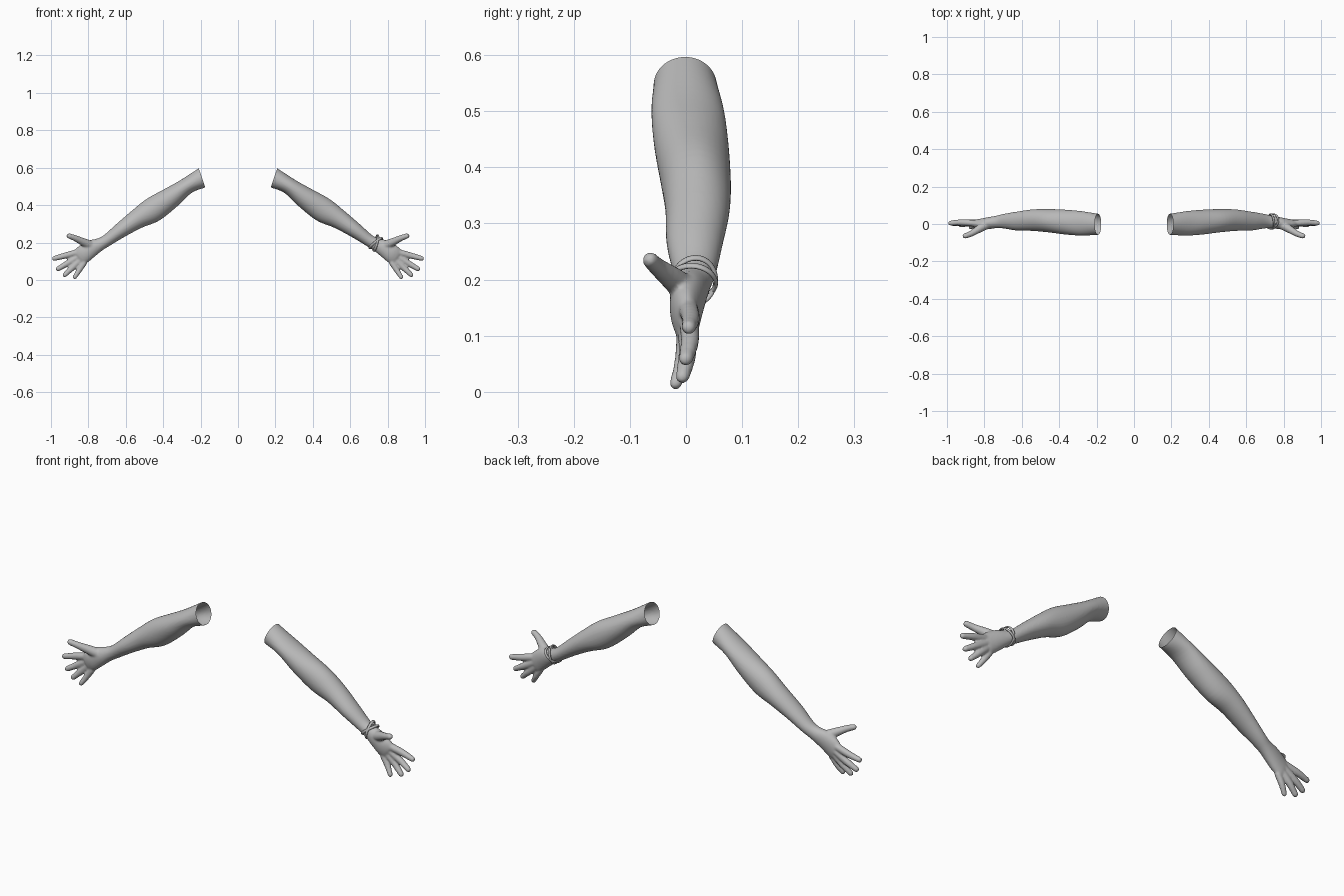
import bpy, bmesh, math
from mathutils import Vector

if "Cube" in bpy.data.objects:
    bpy.data.objects.remove(bpy.data.objects["Cube"])

grey = bpy.data.materials.new("grey")
grey.diffuse_color = (0.5, 0.5, 0.5, 1)
grey.use_nodes = True
grey.node_tree.nodes["Principled BSDF"].inputs["Base Color"].default_value = grey.diffuse_color


def catmull(rows, steps):
    """Smoothly interpolate rows of numbers."""
    out = []
    for i in range(len(rows) - 1):
        p0, p1, p2, p3 = (rows[min(max(i + k, 0), len(rows) - 1)] for k in (-1, 0, 1, 2))
        for s in range(steps):
            t = s / steps
            out.append([0.5 * (2 * b + (c - a) * t + (2 * a - 5 * b + 4 * c - d) * t * t
                               + (3 * b - a - 3 * c + d) * t ** 3)
                        for a, b, c, d in zip(p0, p1, p2, p3)])
    return out + [list(rows[-1])]


def skin(bm, rings, closed=False):
    """Bridge rings of points, capping the ends unless the loop is closed."""
    vs = [[bm.verts.new(p) for p in r] for r in rings]
    n = len(vs[0])
    for a, b in zip(vs, vs[1:] + vs[:1] if closed else vs[1:]):
        for k in range(n):
            bm.faces.new((a[k], a[(k + 1) % n], b[(k + 1) % n], b[k]))
    if not closed:
        bm.faces.new(vs[0][::-1])
        bm.faces.new(vs[-1])


def limb(bm, rows):
    """Loft from rows of upper x, z, lower x, z, front y, back y."""
    rings = []
    for ux, uz, lx, lz, y0, y1 in catmull(rows, 5):
        c = Vector(((ux + lx) / 2, (y0 + y1) / 2, (uz + lz) / 2))
        p, q = Vector(((ux - lx) / 2, 0, (uz - lz) / 2)), Vector((0, (y1 - y0) / 2, 0))
        rings.append([c + p * math.cos(a) + q * math.sin(a)
                      for a in (k * math.tau / 32 for k in range(32))])
    skin(bm, rings)


def digit(bm, rows):
    """Rounded finger along rows of x, y, z, radius; the last row is the tip."""
    pts = catmull(rows, 5)
    d = (Vector(pts[-1][:3]) - Vector(pts[-2][:3])).normalized()
    end, r = Vector(pts[-1][:3]), pts[-1][3]
    for a in (0.5, 0.95, 1.35):
        pts.append([*(end + d * r * math.sin(a)), r * math.cos(a)])
    axis = (Vector(rows[-1][:3]) - Vector(rows[0][:3])).normalized()
    u = axis.cross(Vector((0, 1, 0))).normalized()
    v = axis.cross(u)
    skin(bm, [[Vector(p[:3]) + (u * math.cos(a) + v * math.sin(a)) * p[3]
               for a in (k * math.tau / 14 for k in range(14))] for p in pts])


def finish(bm, name):
    bmesh.ops.recalc_face_normals(bm, faces=bm.faces)
    me = bpy.data.meshes.new(name)
    bm.to_mesh(me)
    bm.free()
    for p in me.polygons:
        p.use_smooth = True
    me.materials.append(grey)
    ob = bpy.data.objects.new(name, me)
    bpy.context.collection.objects.link(ob)
    return ob


# Arm from above the shoulder cut to the knuckles
arm = bmesh.new()
limb(arm, [(.165, .625, .13, .523, -.058, .052),
           (.21, .597, .175, .495, -.058, .055),
           (.307, .534, .247, .466, -.062, .068),
           (.393, .486, .325, .393, -.057, .076),
           (.49, .432, .42, .318, -.045, .08),
           (.57, .368, .512, .280, -.037, .078),
           (.65, .299, .60, .234, -.035, .066),
           (.714, .242, .677, .188, -.024, .054),
           (.75, .222, .722, .160, -.022, .044),
           (.80, .210, .762, .128, -.028, .036),
           (.845, .185, .798, .098, -.028, .028),
           (.872, .162, .826, .080, -.018, .022),
           (.876, .152, .838, .084, -.008, .014)])

# Four fingers: knuckle to tip
for base, tip, r in (((.855, .004, .148), (.982, .005, .115), .0165),
                     ((.85, .006, .125), (.962, 0, .059), .0165),
                     ((.84, .003, .108), (.926, -.006, .027), .016),
                     ((.822, -.002, .093), (.873, -.018, .015), .0145)):
    b, t = Vector(base), Vector(tip)
    m = b.lerp(t, .55) + Vector((0, .004, 0))
    digit(arm, [(*b, r * 1.1), (*m, r), (*t, r * .8)])

# Thumb reaching up and forward
digit(arm, [(.775, .004, .178, .026), (.822, -.022, .2, .022),
            (.868, -.05, .222, .0165), (.902, -.064, .235, .0145)])

raw = finish(arm, "arm_blend")
rm = raw.modifiers.new("blend", 'REMESH')
rm.mode = 'VOXEL'
rm.voxel_size = 0.005
sm = raw.modifiers.new("soften", 'SMOOTH')
sm.factor, sm.iterations = 0.5, 4
blended = bpy.data.meshes.new_from_object(
    raw.evaluated_get(bpy.context.evaluated_depsgraph_get()))
bpy.data.objects.remove(raw)

# Open the upper arm with a slanted cut, then mirror for the other side
for name, side in (("arm_left", 1), ("arm_right", -1)):
    bm = bmesh.new()
    bm.from_mesh(blended)
    bmesh.ops.bisect_plane(bm, geom=bm.verts[:] + bm.edges[:] + bm.faces[:],
                           plane_co=(.1925, 0, .546), plane_no=(-.946, 0, .325),
                           clear_outer=True)
    for v in bm.verts:
        v.co.x *= side
    finish(bm, name)

# Two crossing bracelet bands around one wrist
axis, up = Vector((.84, 0, -.54)), Vector((.54, 0, .84))
for name, tilt in (("bracelet_band_a", .013), ("bracelet_band_b", -.013)):
    bm = bmesh.new()
    rings = []
    for k in range(48):
        a = k * math.tau / 48
        out = up * math.cos(a) + Vector((0, math.sin(a), 0))
        c = (Vector((.737, .014, .197)) + up * .041 * math.cos(a)
             + Vector((0, .039 * math.sin(a), 0))
             + axis * (tilt * math.cos(a) + tilt * .5 * math.sin(a)))
        rings.append([c + out * .004 * math.cos(b) + axis * .007 * math.sin(b)
                      for b in (j * math.tau / 8 for j in range(8))])
    skin(bm, rings, closed=True)
    finish(bm, name)
